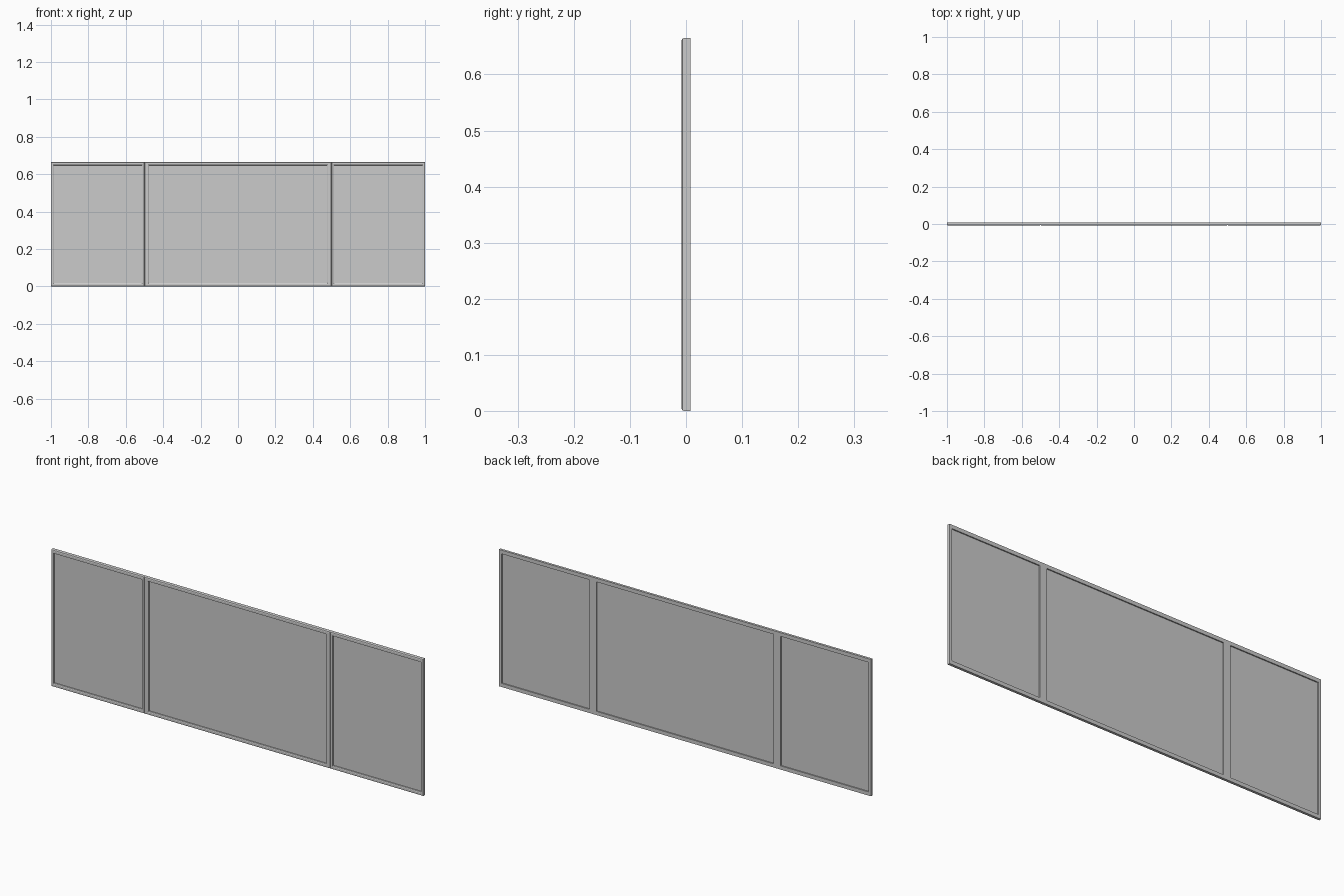
import bpy, bmesh

if "Cube" in bpy.data.objects:
    bpy.data.objects.remove(bpy.data.objects["Cube"])

H, D = 0.665, 0.008  # height, half depth


def mesh_object(name, bm):
    bmesh.ops.recalc_face_normals(bm, faces=bm.faces)
    me = bpy.data.meshes.new(name)
    bm.to_mesh(me)
    bm.free()
    ob = bpy.data.objects.new(name, me)
    bpy.context.collection.objects.link(ob)
    return ob


def frame(name, x0, x1, wx, wz=0.018):
    # closed profile: (fraction of rail width, fixed inset, depth)
    prof = [(0, 0, D), (0, 0, -0.003), (0, 0.0015, -0.0065), (0, 0.005, -D),
            (1, -0.004, -D), (1, -0.001, -0.006), (1, 0, -0.003), (1, 0, D)]
    bm = bmesh.new()
    rings = []
    for f, i, y in prof:
        a, b = f * wx + i, f * wz + i
        rings.append([bm.verts.new(p) for p in (
            (x0 + a, y, b), (x1 - a, y, b),
            (x1 - a, y, H - b), (x0 + a, y, H - b))])
    for k, ring in enumerate(rings):
        nxt = rings[(k + 1) % len(rings)]
        for j in range(4):
            n = (j + 1) % 4
            bm.faces.new((ring[j], ring[n], nxt[n], nxt[j]))
    mesh_object(name, bm)


def pane(name, x0, x1, wx, wz=0.018):
    # thin sheet let into the frame
    bm = bmesh.new()
    bmesh.ops.create_cube(bm, size=1)
    for v in bm.verts:
        v.co.x = (x0 + x1) / 2 + v.co.x * (x1 - x0 - 2 * wx + 0.006)
        v.co.y = 0.001 + v.co.y * 0.003
        v.co.z = H / 2 + v.co.z * (H - 2 * wz + 0.006)
    mesh_object(name, bm)


# one wide middle panel flanked by two narrower ones
for label, x0, x1, w in (("left", -1, -0.5, 0.014),
                         ("middle", -0.5, 0.5, 0.024),
                         ("right", 0.5, 1, 0.014)):
    frame(label + "_frame", x0, x1, w)
    pane(label + "_pane", x0, x1, w)
